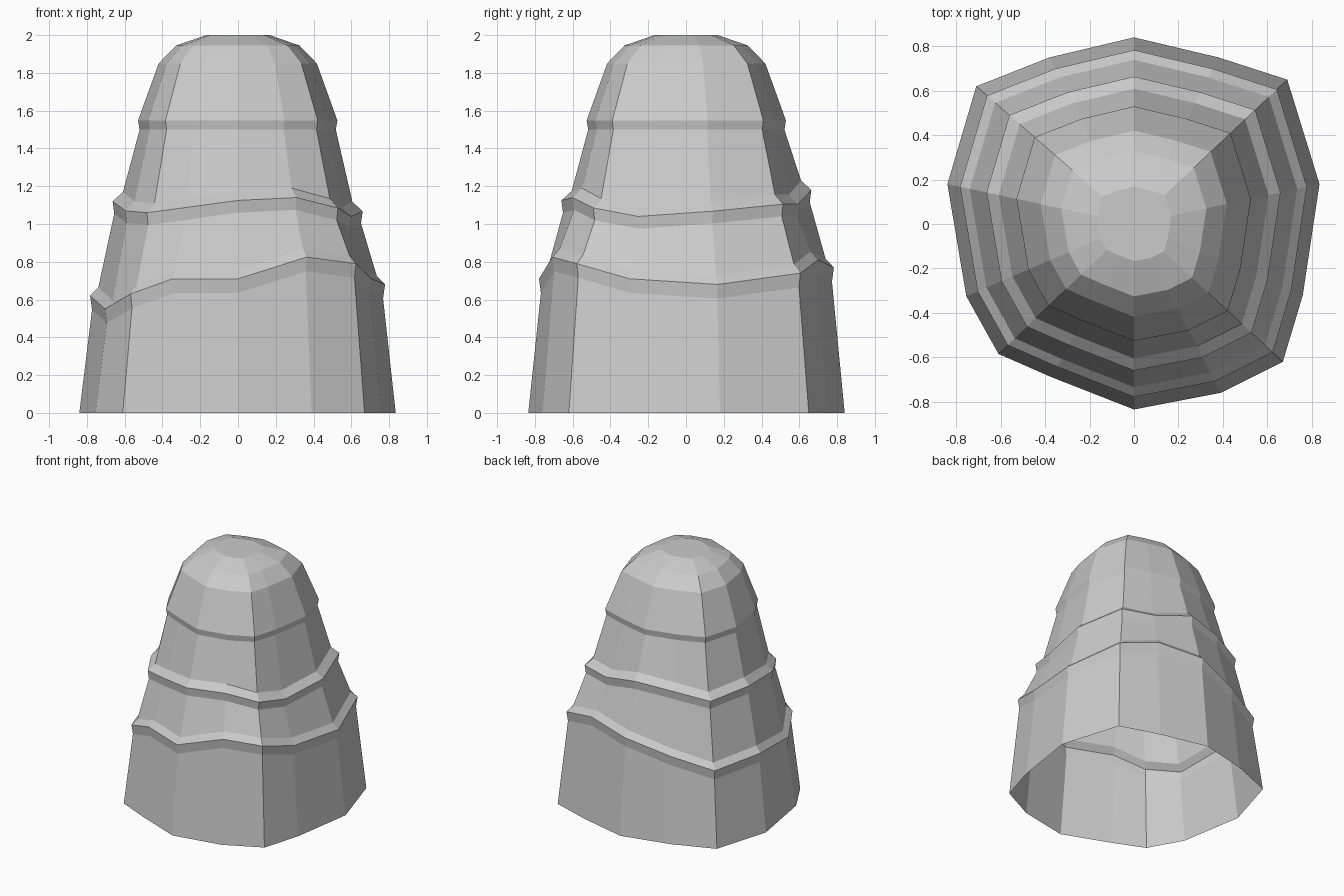
import bpy

if "Cube" in bpy.data.objects:
    bpy.data.objects.remove(bpy.data.objects["Cube"])

# Irregular 14-sided footprint, counted clockwise from the back
outline = [(0, .84), (.38, .75), (.69, .65), (.835, .18), (.76, -.32), (.67, -.62), (.39, -.76),
           (0, -.835), (-.37, -.69), (-.61, -.585), (-.755, -.325), (-.84, .18), (-.71, .62), (-.38, .75)]
n = len(outline)

# Wavy heights of the two ledges at each corner
ledge_low = [.77, .81, .74, .68, .71, .79, .825, .71, .71, .63, .55, .62, .60, .68]
ledge_high = [1.18, 1.105, 1.105, 1.068, 1.04, 1.085, 1.14, 1.125, 1.085, 1.06, 1.07, 1.12, 1.10, 1.15]


def flat(z):
    return [z] * n


def shift(heights, dz):
    return [h + dz for h in heights]


# Rings from bottom to top: footprint scale and corner heights
rings = [
    (1.0, flat(0)),
    (.92, shift(ledge_low, -.075)), (.932, ledge_low), (.88, shift(ledge_low, .045)),
    (.78, shift(ledge_high, -.065)), (.79, ledge_high), (.725, shift(ledge_high, .05)),
    (.62, flat(1.50)), (.63, flat(1.548)),
    (.50, flat(1.85)), (.39, flat(1.945)), (.20, flat(2.0)),
]

verts = [(x * s, y * s, z) for s, heights in rings for (x, y), z in zip(outline, heights)]
faces = []
for r in range(len(rings) - 1):
    for i in range(n):
        j = (i + 1) % n
        a, b = r * n, (r + 1) * n
        faces.append((a + j, a + i, b + i, b + j))
# Closed crown, open base
faces.append(tuple(reversed(range((len(rings) - 1) * n, len(rings) * n))))

mesh = bpy.data.meshes.new("rock_mound")
mesh.from_pydata(verts, [], faces)
mesh.update()
rock = bpy.data.objects.new("rock_mound", mesh)
bpy.context.collection.objects.link(rock)
